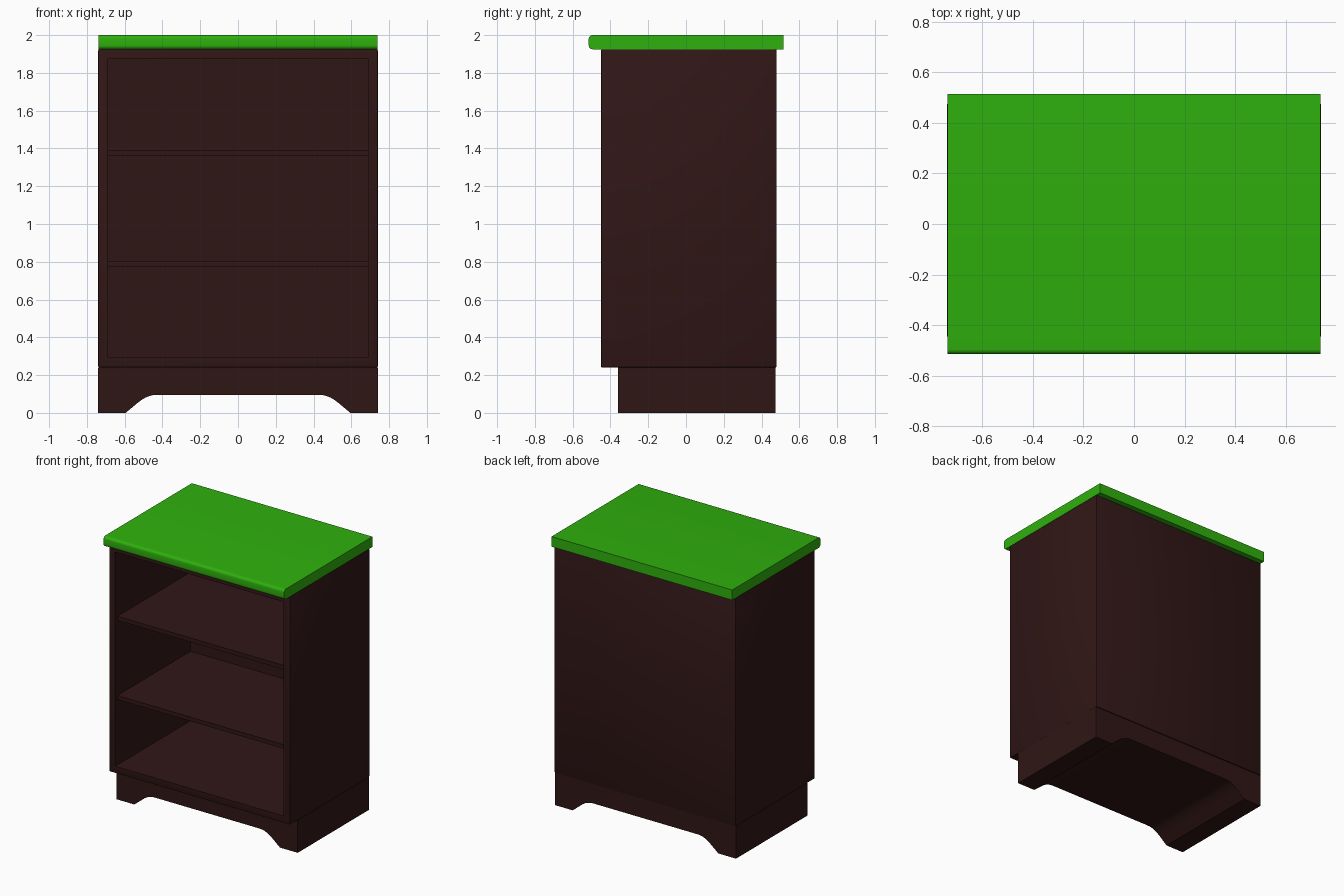
import bpy, bmesh
from mathutils import Vector

if "Cube" in bpy.data.objects:
    bpy.data.objects.remove(bpy.data.objects["Cube"])


def material(name, rgb):
    m = bpy.data.materials.new(name)
    m.diffuse_color = (*rgb, 1)
    m.use_nodes = True
    m.node_tree.nodes["Principled BSDF"].inputs["Base Color"].default_value = m.diffuse_color
    return m


WOOD = material("dark_wood", (0.03, 0.008, 0.008))
GREEN = material("green_top", (0.028, 0.434, 0.004))


def finish(name, bm, mat):
    bmesh.ops.recalc_face_normals(bm, faces=bm.faces)
    me = bpy.data.meshes.new(name)
    bm.to_mesh(me)
    bm.free()
    me.materials.append(mat)
    ob = bpy.data.objects.new(name, me)
    bpy.context.collection.objects.link(ob)
    bpy.context.view_layer.objects.active = ob
    ob.select_set(True)
    bpy.ops.object.shade_smooth_by_angle()
    ob.select_set(False)
    return ob


def box(lo, hi):
    bm = bmesh.new()
    bmesh.ops.create_cube(bm, size=1)
    lo, hi = Vector(lo), Vector(hi)
    for v in bm.verts:
        v.co = (lo + hi) / 2 + v.co * (hi - lo)
    return bm


# Carcass: eased box with the front inset and pushed back into a cavity
bm = box((-0.74, -0.45, 0.24), (0.74, 0.48, 1.925))
bmesh.ops.bevel(bm, geom=bm.edges[:], offset=0.007, segments=2, profile=0.5, affect='EDGES')
bm.normal_update()
front = max((f for f in bm.faces if f.normal.y < -0.99), key=lambda f: f.calc_area())
bmesh.ops.inset_region(bm, faces=[front], thickness=0.045, use_even_offset=True)
ext = bmesh.ops.extrude_face_region(bm, geom=[front])
bmesh.ops.translate(bm, vec=(0, 0.88, 0),
                    verts=[g for g in ext['geom'] if isinstance(g, bmesh.types.BMVert)])
if front.is_valid:
    bmesh.ops.delete(bm, geom=[front], context='FACES_ONLY')
finish("carcass", bm, WOOD)

# Shelves, set slightly back from the opening
for name, z in (("lower_shelf", 0.775), ("upper_shelf", 1.36)):
    finish(name, box((-0.69, -0.425, z), (0.69, 0.435, z + 0.03)), WOOD)

# Plinth: arched profile run through the full depth
half = [(0.74, 0.24), (0.74, 0), (0.595, 0), (0.535, 0.05), (0.51, 0.069),
        (0.49, 0.081), (0.467, 0.09), (0.445, 0.095), (0.42, 0.096)]
profile = half + [(-x, z) for x, z in reversed(half)]
bm = bmesh.new()
face = bm.faces.new([bm.verts.new((x, -0.36, z)) for x, z in profile])
ext = bmesh.ops.extrude_face_region(bm, geom=[face])
bmesh.ops.translate(bm, vec=(0, 0.833, 0),
                    verts=[g for g in ext['geom'] if isinstance(g, bmesh.types.BMVert)])
finish("arched_plinth", bm, WOOD)

# Top slab with rounded front edges
bm = box((-0.738, -0.515, 1.925), (0.738, 0.515, 2))
edges = [e for e in bm.edges if all(v.co.y < -0.5 for v in e.verts)
         and abs(e.verts[0].co.x - e.verts[1].co.x) > 1]
bmesh.ops.bevel(bm, geom=edges, offset=0.02, segments=5, profile=0.5, affect='EDGES')
finish("top_slab", bm, GREEN)
